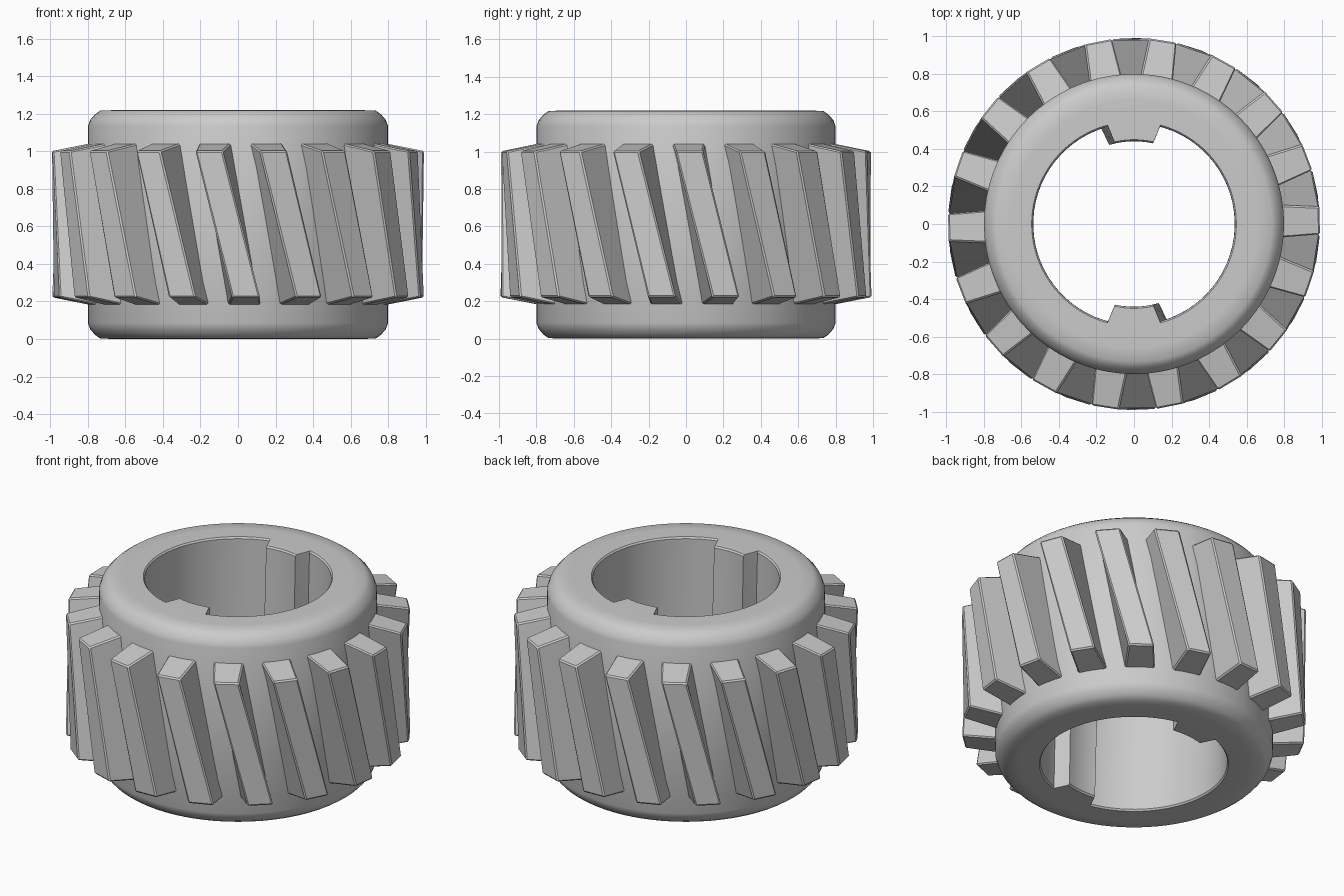
import bpy, bmesh
from math import sin, cos, radians, pi

if "Cube" in bpy.data.objects:
    bpy.data.objects.remove(bpy.data.objects["Cube"])

TEETH = 18
HEIGHT = 1.22


def polar(r, deg, z):
    a = radians(deg)
    return (r * cos(a), r * sin(a), z)


def finish(bm, name, smooth):
    bmesh.ops.recalc_face_normals(bm, faces=bm.faces)
    me = bpy.data.meshes.new(name)
    bm.to_mesh(me)
    bm.free()
    ob = bpy.data.objects.new(name, me)
    bpy.context.collection.objects.link(ob)
    if smooth:
        bpy.context.view_layer.objects.active = ob
        ob.select_set(True)
        bpy.ops.object.shade_smooth_by_angle(angle=radians(35))
        ob.select_set(False)
    return ob


# Hub: ring with rounded rims, two keys inside the bore
BORE, KEY = 0.538, 0.442
KEY_EDGE = 13.4
angles = sorted([float(a) for a in range(0, 360, 5)]
                + [c + s * KEY_EDGE for c in (90, 270) for s in (-1, 1)])


def inner_radius(a):
    off = min(abs(a - 90), abs(a - 270))
    return KEY if off < KEY_EDGE + 0.01 else BORE


# outer half of the bottom rim, mirrored for the top rim
rim = [(0.66, 0.0), (0.735, 0.003), (0.762, 0.022), (0.788, 0.052), (0.8, 0.085)]
outer = rim + [(r, HEIGHT - z) for r, z in reversed(rim)]
inner = [(0.008, HEIGHT), (0.0, HEIGHT - 0.01), (0.0, 0.01), (0.008, 0.0)]

bm = bmesh.new()
columns = []
for a in angles:
    col = [bm.verts.new(polar(r, a, z)) for r, z in outer]
    for dr, z in inner:
        lean = 4.0 * (1 - z / HEIGHT)          # keys lean slightly
        col.append(bm.verts.new(polar(inner_radius(a) + dr, a + lean, z)))
    columns.append(col)
n = len(columns[0])
for i, col in enumerate(columns):
    nxt = columns[(i + 1) % len(columns)]
    for j in range(n):
        k = (j + 1) % n
        bm.faces.new((col[j], nxt[j], nxt[k], col[k]))
finish(bm, "hub", True)

# Helical teeth: tapered slanted blocks with sloped ends
PHASE, TWIST = 1.0, 11.5
ROOT, TIP = 0.76, 0.99
sections = [(0.0, 1.048, 1.002), (TWIST, 0.177, 0.222)]   # turn, root z, tip z
bm = bmesh.new()
for t in range(TEETH):
    base = PHASE + t * 360 / TEETH
    ends = []
    for turn, z_root, z_tip in sections:
        a = radians(base + turn)
        ring = []
        for r, w, z in ((ROOT, -0.088, z_root), (TIP, -0.074, z_tip),
                        (TIP, 0.074, z_tip), (ROOT, 0.088, z_root)):
            ring.append(bm.verts.new((r * cos(a) - w * sin(a),
                                      r * sin(a) + w * cos(a), z)))
        ends.append(ring)
    top, bot = ends
    bm.faces.new(top)
    bm.faces.new(bot[::-1])
    for j in range(4):
        k = (j + 1) % 4
        bm.faces.new((top[j], bot[j], bot[k], top[k]))
bmesh.ops.recalc_face_normals(bm, faces=bm.faces)
bmesh.ops.bevel(bm, geom=bm.edges[:], offset=0.008, segments=1, affect='EDGES')
finish(bm, "teeth", False)
